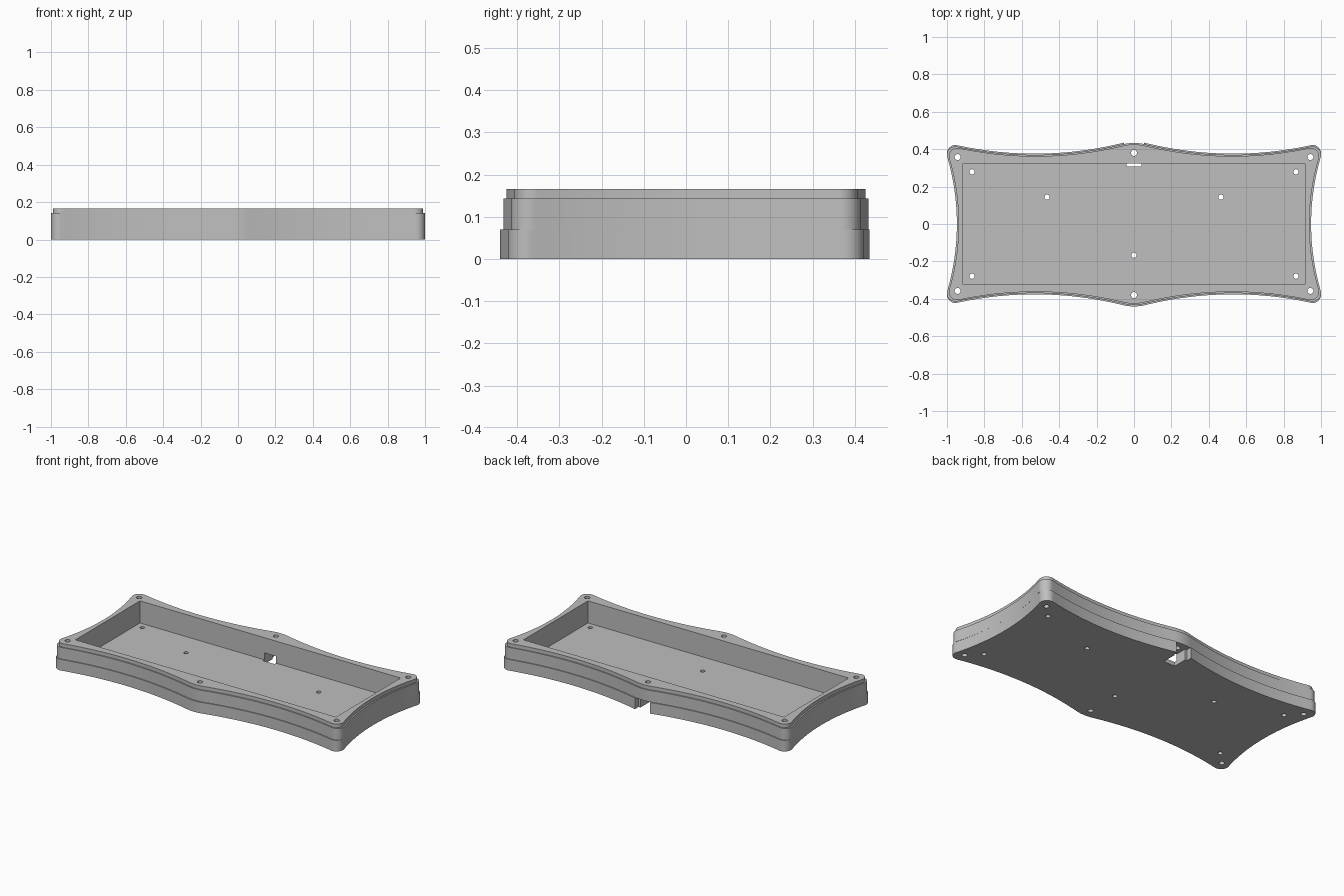
import bpy, bmesh, math
from mathutils import Matrix

cube = bpy.data.objects.get("Cube")
if cube:
    bpy.data.objects.remove(cube, do_unlink=True)

grey = bpy.data.materials.new("plain grey")
grey.use_nodes = True
grey.diffuse_color = (0.52, 0.52, 0.52, 1)
grey.node_tree.nodes["Principled BSDF"].inputs["Base Color"].default_value = grey.diffuse_color


def add_object(name, bm):
    mesh = bpy.data.meshes.new(name)
    bm.to_mesh(mesh)
    bm.free()
    obj = bpy.data.objects.new(name, mesh)
    bpy.context.collection.objects.link(obj)
    return obj


def quarter_outline():
    """Side curve, round corner and long wavy edge, from +x round to +y."""
    pts = []
    for i in range(16):
        y = 0.365 * i / 16
        pts.append((0.947 + 0.385 * y * y, y))
    for i in range(15):
        a = math.radians(-15 + 117 * i / 14)
        pts.append((0.955 + 0.045 * math.cos(a), 0.377 + 0.045 * math.sin(a)))
    peak = 0.06
    for i in range(1, 33):
        x = 0.945 + (peak - 0.945) * i / 32
        pts.append((x, 0.376 + 0.26 * (x - 0.53) ** 2))
    # rounded centre peak, tangent to the long edge
    slope, y0 = 0.52 * (0.53 - peak), pts[-1][1]
    for i in range(1, 7):
        x = peak * (1 - i / 6)
        pts.append((x, y0 + slope * (peak ** 2 - x ** 2) / (2 * peak)))
    return pts


def full_outline():
    q = quarter_outline()
    half = q + [(-x, y) for x, y in reversed(q[:-1])]
    return half + [(x, -y) for x, y in reversed(half[1:-1])]


def layer(name, z0, z1, sx, sy):
    bm = bmesh.new()
    base = bm.faces.new([bm.verts.new((x * sx, y * sy, z0)) for x, y in full_outline()])
    ext = bmesh.ops.extrude_face_region(bm, geom=[base])
    top = [v for v in ext["geom"] if isinstance(v, bmesh.types.BMVert)]
    bmesh.ops.translate(bm, verts=top, vec=(0, 0, z1 - z0))
    bmesh.ops.recalc_face_normals(bm, faces=bm.faces)
    obj = add_object(name, bm)
    obj.data.materials.append(grey)
    return obj


def box_cutter(x, y0, y1, z0, z1):
    bm = bmesh.new()
    bmesh.ops.create_cube(bm, size=1, matrix=Matrix.Translation((0, (y0 + y1) / 2, (z0 + z1) / 2))
                          @ Matrix.Diagonal((2 * x, y1 - y0, z1 - z0, 1)))
    return add_object("box_cutter", bm)


def hole_cutter(x, y, r):
    bm = bmesh.new()
    bmesh.ops.create_cone(bm, cap_ends=True, segments=24, radius1=r, radius2=r, depth=1,
                          matrix=Matrix.Translation((x, y, 0.1)))
    return add_object("hole_cutter", bm)


def cut(obj, cutters):
    """Subtract each cutter, bake the result and remove the cutter."""
    for c in cutters:
        c.hide_render = True
        mod = obj.modifiers.new("cut", "BOOLEAN")
        mod.operation, mod.solver, mod.object = "DIFFERENCE", "EXACT", c
    bpy.context.view_layer.update()
    baked = bpy.data.meshes.new_from_object(obj.evaluated_get(bpy.context.evaluated_depsgraph_get()))
    obj.modifiers.clear()
    obj.data = baked
    for c in cutters:
        bpy.data.objects.remove(c, do_unlink=True)


# Three stacked layers
base_tray = layer("base_tray", 0, 0.07, 1, 1)
middle_frame = layer("middle_frame", 0.07, 0.143, 1, 0.983)
top_frame = layer("top_frame", 0.143, 0.166, 0.99, 0.965)
layers = (base_tray, middle_frame, top_frame)

# Screw holes through the rim and through the tray floor
rim_holes = [(sx * 0.943, sy * 0.358) for sx in (-1, 1) for sy in (-1, 1)] + [(0, 0.38), (0, -0.38)]
floor_holes = [(sx * 0.866, sy * 0.279) for sx in (-1, 1) for sy in (-1, 1)]
floor_holes += [(-0.465, 0.144), (0.465, 0.144), (0, -0.167)]

for obj in layers:
    cutters = [box_cutter(0.913, -0.323, 0.323, 0.026, 0.4)]
    cutters += [hole_cutter(x, y, 0.016) for x, y in rim_holes]
    if obj is base_tray:
        cutters += [hole_cutter(x, y, 0.014) for x, y in floor_holes]
        # stepped cable notch at the back
        cutters += [box_cutter(0.04, 0.308, 0.5, -0.1, 0.2), box_cutter(0.053, 0.4, 0.6, -0.1, 0.2)]
    cut(obj, cutters)

# Smooth the curved walls, keep the rims sharp
bpy.ops.object.select_all(action="DESELECT")
for obj in layers:
    obj.select_set(True)
    bpy.context.view_layer.objects.active = obj
bpy.ops.object.shade_smooth_by_angle(angle=math.radians(30))
